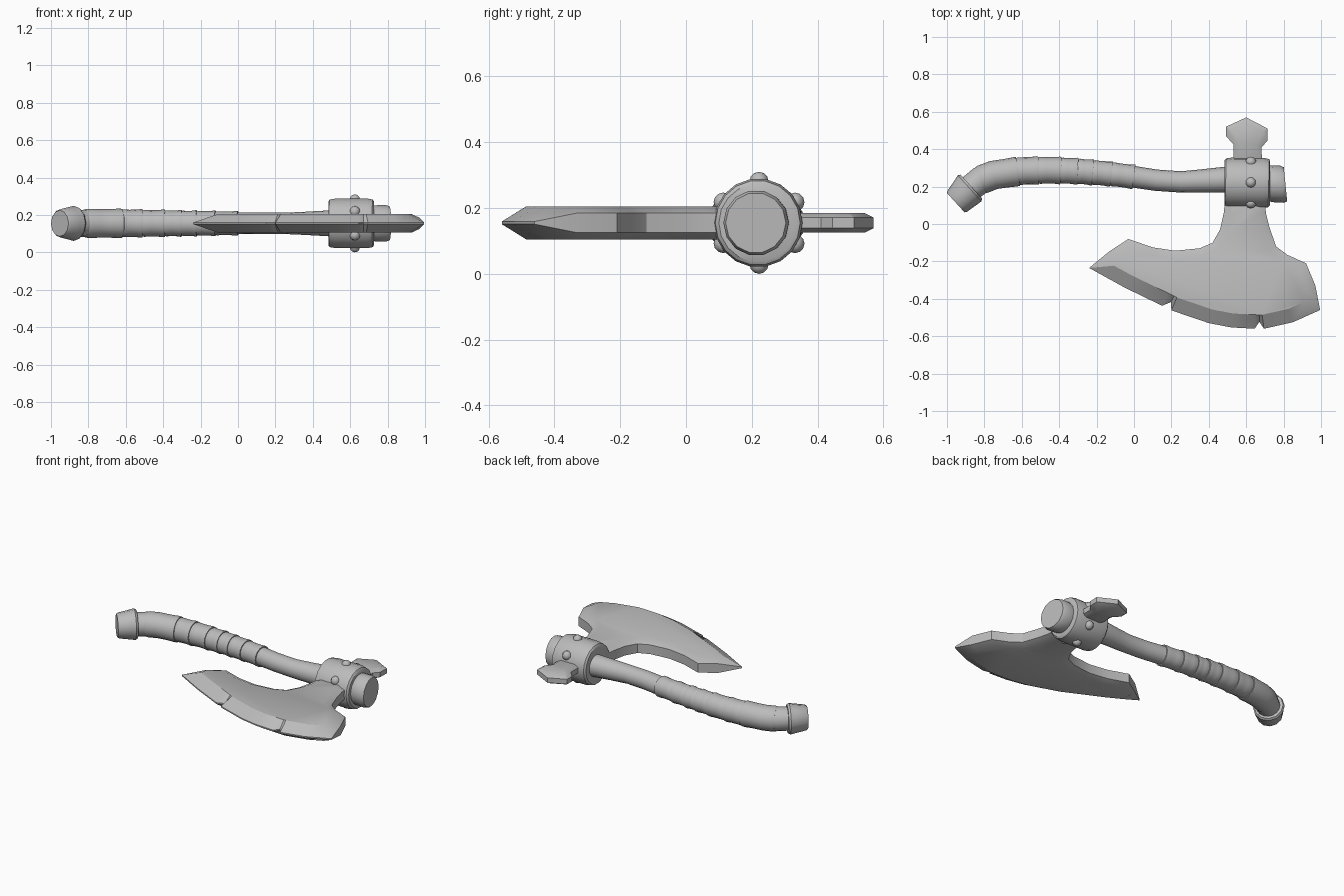
import bpy, bmesh, math
from mathutils import Vector

cube = bpy.data.objects.get("Cube")
if cube:
    bpy.data.objects.remove(cube, do_unlink=True)

MID = 0.155  # height of the axe's middle plane
grey = bpy.data.materials.new("plain grey")
grey.use_nodes = True
grey.diffuse_color = (0.5, 0.5, 0.5, 1)
grey.node_tree.nodes["Principled BSDF"].inputs["Base Color"].default_value = grey.diffuse_color


def finish(name, bm, angle=35):
    bmesh.ops.recalc_face_normals(bm, faces=bm.faces)
    mesh = bpy.data.meshes.new(name)
    bm.to_mesh(mesh)
    bm.free()
    mesh.materials.append(grey)
    obj = bpy.data.objects.new(name, mesh)
    bpy.context.collection.objects.link(obj)
    bpy.ops.object.select_all(action='DESELECT')
    obj.select_set(True)
    bpy.context.view_layer.objects.active = obj
    bpy.ops.object.shade_smooth_by_angle(angle=math.radians(angle))
    return obj


def tube(name, path, sides=16, axis=None):
    """Round sweep through (x, y, radius) stations, capped at both ends."""
    bm = bmesh.new()
    rings = []
    for i, (x, y, r) in enumerate(path):
        a, b = path[max(i - 1, 0)], path[min(i + 1, len(path) - 1)]
        t = Vector(axis) if axis else Vector((b[0] - a[0], b[1] - a[1]))
        t.normalize()
        ring = []
        for k in range(sides):
            u = math.tau * k / sides
            c = r * math.cos(u)
            ring.append(bm.verts.new((x - t.y * c, y + t.x * c, MID + r * math.sin(u))))
        rings.append(ring)
    for lo, hi in zip(rings, rings[1:]):
        for k in range(sides):
            n = (k + 1) % sides
            bm.faces.new((lo[k], lo[n], hi[n], hi[k]))
    bm.faces.new(rings[0])
    bm.faces.new(rings[-1])
    return finish(name, bm)


def slab(name, outline, half, rim, inset, sharp=(), sharp_inset=0, notches=()):
    """Bevelled plate; outline indices in sharp run to a thin cutting edge."""
    pts = [Vector(p) for p in outline]
    n = len(pts)
    inner, outer = [], []
    for i, p in enumerate(pts):
        d0 = (p - pts[i - 1]).normalized()
        d1 = (pts[(i + 1) % n] - p).normalized()
        n0, n1 = Vector((-d0.y, d0.x)), Vector((-d1.y, d1.x))
        mitre = (n0 + n1) / max(1 + n0.dot(n1), 0.5)
        inner.append(p + mitre * (sharp_inset if i in sharp else inset))
        outer.append(p + mitre * 0.038 if i in notches else p)
    bm = bmesh.new()
    loops = []
    for s in (1, -1):
        edge = [bm.verts.new((p.x, p.y, MID + s * (0.004 if i in sharp else rim)))
                for i, p in enumerate(outer)]
        flat = [bm.verts.new((p.x, p.y, MID + s * half)) for p in inner]
        loops.append(edge)
        bm.faces.new(flat)
        for i in range(n):
            j = (i + 1) % n
            bm.faces.new((edge[i], edge[j], flat[j], flat[i]))
    for i in range(n):
        j = (i + 1) % n
        bm.faces.new((loops[0][i], loops[0][j], loops[1][j], loops[1][i]))
    return finish(name, bm, 30)


# Curved wooden handle
spine = [(-0.89, 0.18, 0.07), (-0.82, 0.235, 0.073), (-0.75, 0.262, 0.074),
         (-0.6, 0.284, 0.07), (-0.45, 0.288, 0.067), (-0.3, 0.282, 0.064),
         (-0.15, 0.27, 0.061), (0, 0.252, 0.058), (0.12, 0.234, 0.057),
         (0.25, 0.225, 0.057), (0.36, 0.23, 0.062), (0.5, 0.238, 0.07),
         (0.7, 0.222, 0.085)]
tube("handle", spine)


def along(x):
    for a, b in zip(spine, spine[1:]):
        if x <= b[0]:
            f = (x - a[0]) / (b[0] - a[0])
            return [p + f * (q - p) for p, q in zip(a, b)]
    return list(spine[-1])


# Overlapping leather wraps on the grip
cuts = (-0.82, -0.62, -0.51, -0.39, -0.3, -0.22, -0.12, 0.0)
for k, (x0, x1) in enumerate(zip(cuts, cuts[1:])):
    band = []
    for f, grow in ((0, 0.001), (0.06, 0.004), (0.35, 0.003), (0.65, 0.004), (0.93, 0.008), (1, 0.007)):
        x, y, r = along(x0 + f * (x1 - x0))
        band.append((x, y, r + grow))
    tube(f"grip_wrap_{k + 1}", band)

# Flared pommel and the stub beyond the head
tube("pommel", [(-0.953, 0.114, 0.07), (-0.945, 0.122, 0.077), (-0.9, 0.168, 0.088),
                (-0.879, 0.191, 0.094), (-0.87, 0.2, 0.086)], 12, (0.74, 0.67))
tube("handle_end", [(0.7, 0.215, 0.092), (0.735, 0.215, 0.099), (0.79, 0.213, 0.1),
                    (0.81, 0.212, 0.092)], 14, (1, 0.1))

# Collar with six rivets
tube("collar", [(0.483, 0.222, 0.118), (0.49, 0.222, 0.129), (0.52, 0.221, 0.134),
                (0.69, 0.219, 0.135), (0.72, 0.218, 0.129), (0.727, 0.218, 0.118)], 18)
for k in range(6):
    u = math.radians(30 + 60 * k)
    bm = bmesh.new()
    bmesh.ops.create_uvsphere(bm, u_segments=10, v_segments=6, radius=0.029)
    bmesh.ops.translate(bm, verts=bm.verts, vec=(
        0.625, 0.222 + 0.126 * math.cos(u), MID + 0.126 * math.sin(u)))
    finish(f"rivet_{k + 1}", bm, 60)

# Bearded blade: neck, long back curve, chipped cutting edge
blade = [(0.49, 0.15), (0.48, 0.06), (0.46, -0.03), (0.42, -0.1), (0.35, -0.13),
         (0.22, -0.143), (0.1, -0.125), (-0.03, -0.08), (-0.13, -0.145), (-0.24, -0.235),
         (-0.05, -0.34), (0.15, -0.437), (0.18, -0.452), (0.2, -0.462), (0.4, -0.53),
         (0.52, -0.553), (0.645, -0.56), (0.67, -0.561), (0.695, -0.56), (0.85, -0.525),
         (0.995, -0.46), (0.97, -0.33), (0.92, -0.21), (0.82, -0.165), (0.76, -0.12),
         (0.725, -0.02), (0.705, 0.06), (0.7, 0.15)]
slab("blade", blade, 0.05, 0.03, 0.045, range(9, 21), 0.075, (12, 17))

# Blunt spike behind the collar
spike = [(0.685, 0.3), (0.682, 0.41), (0.713, 0.445), (0.715, 0.51), (0.6, 0.57),
         (0.492, 0.52), (0.492, 0.47), (0.532, 0.425), (0.53, 0.3)]
slab("back_spike", spike, 0.03, 0.016, 0.025)
